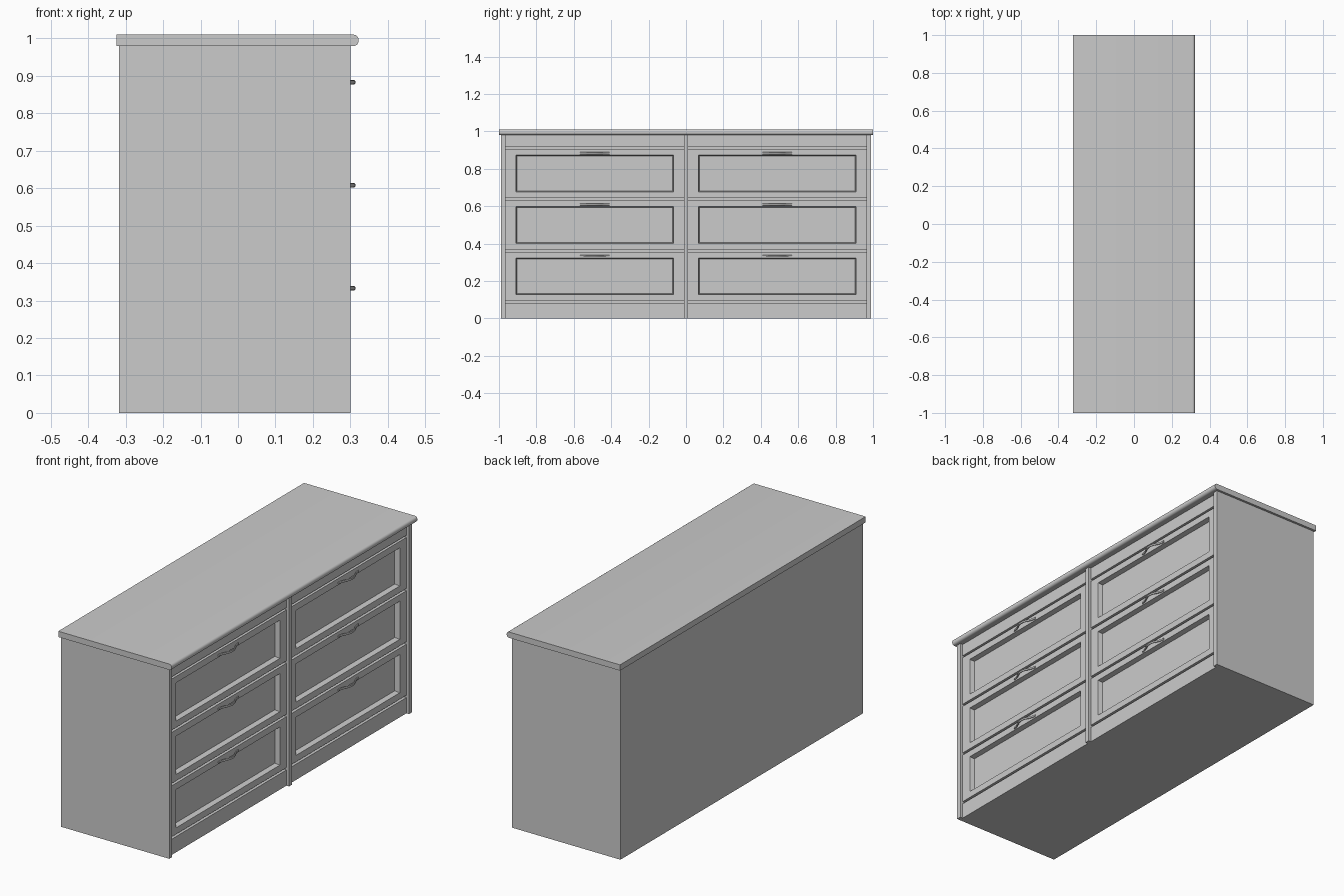
import bpy, bmesh, math

if "Cube" in bpy.data.objects:
    bpy.data.objects.remove(bpy.data.objects["Cube"])

CORE_X, FACE_X, STILE_X, BACK_X = 0.25, 0.285, 0.30, -0.318
Y_IN, Y_OUT, Y_END = 0.012, 0.964, 0.988      # drawer bay limits and body side


def finish(bm, name, smooth=False):
    bmesh.ops.recalc_face_normals(bm, faces=bm.faces)
    me = bpy.data.meshes.new(name)
    bm.to_mesh(me)
    bm.free()
    ob = bpy.data.objects.new(name, me)
    bpy.context.collection.objects.link(ob)
    if smooth:
        bpy.ops.object.select_all(action='DESELECT')
        bpy.context.view_layer.objects.active = ob
        ob.select_set(True)
        bpy.ops.object.shade_smooth_by_angle(angle=math.radians(35))
    return ob


def prism(name, pts, vec, smooth=False):
    """Extrude a closed outline along vec."""
    bm = bmesh.new()
    f = bm.faces.new([bm.verts.new(p) for p in pts])
    ext = bmesh.ops.extrude_face_region(bm, geom=[f], use_keep_orig=True)
    verts = [g for g in ext['geom'] if isinstance(g, bmesh.types.BMVert)]
    bmesh.ops.translate(bm, verts=verts, vec=vec)
    return finish(bm, name, smooth)


def front_board(name, y0, y1, z0, z1):
    return prism(name, [(CORE_X, y0, z0), (FACE_X, y0, z0),
                        (FACE_X, y1, z0), (CORE_X, y1, z0)], (0, 0, z1 - z0))


def drawer_front(name, y0, y1, z0, z1):
    """Board with a framed, sunken centre panel."""
    ob = front_board(name, y0, y1, z0, z1)
    bm = bmesh.new()
    bm.from_mesh(ob.data)
    face = max(bm.faces, key=lambda f: f.normal.x)
    bmesh.ops.inset_region(bm, faces=[face], thickness=0.047)
    # stretch the frame stiles to their wider side margin
    yc = (y0 + y1) / 2
    for v in face.verts:
        v.co.y = yc + math.copysign((y1 - y0) / 2 - 0.054, v.co.y - yc)
    bmesh.ops.inset_region(bm, faces=[face], thickness=0.008, depth=0)
    for v in face.verts:
        v.co.x -= 0.025
    bm.to_mesh(ob.data)
    bm.free()


def handle(name, yc, z):
    """Bowed pull: a tapered-in arc whose feet meet the drawer."""
    bm = bmesh.new()
    rings, n, sides = [], 14, 8
    for i in range(n + 1):
        t = -1 + 2 * i / n
        bow = 0.5 + 0.5 * math.cos(math.pi * t)
        x = FACE_X + 0.002 + 0.023 * bow
        slope = -0.023 * 0.5 * math.pi * math.sin(math.pi * t) / 0.08
        nrm = math.hypot(1, slope)
        ring = []
        for k in range(sides):
            a = 2 * math.pi * k / sides
            r = 0.004 * math.cos(a)
            ring.append(bm.verts.new((x + r / nrm, yc + 0.08 * t - r * slope / nrm,
                                      z + 0.006 * math.sin(a))))
        rings.append(ring)
    for a, b in zip(rings, rings[1:]):
        for k in range(sides):
            bm.faces.new((a[k], a[(k + 1) % sides], b[(k + 1) % sides], b[k]))
    bm.faces.new(rings[0])
    bm.faces.new(rings[-1])
    finish(bm, name, True)


# Carcass: E-shaped plan gives the two side stiles and the centre stile
half = [(CORE_X, Y_IN), (CORE_X, Y_OUT), (STILE_X, Y_OUT), (STILE_X, Y_END), (BACK_X, Y_END)]
plan = [(BACK_X, -Y_END)] + [(x, -y) for x, y in reversed(half[:-1])]
plan += [(STILE_X, -Y_IN), (STILE_X, Y_IN)] + half
prism("carcass", [(x, y, 0) for x, y in plan], (0, 0, 0.98))

# Worktop with a rounded front edge
r, zt, zb, xf = 0.013, 1.01, 0.98, 0.322
arc = [(xf - r + r * math.cos(math.radians(a)), r * math.sin(math.radians(a)))
       for a in (0, 22.5, 45, 67.5, 90)]
profile = [(-0.324, zb)] + [(x, zb + r - s) for x, s in reversed(arc)]
profile += [(x, zt - r + s) for x, s in arc] + [(-0.324, zt)]
prism("worktop", [(x, -1, z) for x, z in profile], (0, 2, 0), True)

# Two bays of three drawers, with plinth and top rail
for side, y0, y1 in (("left", -Y_OUT, -Y_IN), ("right", Y_IN, Y_OUT)):
    front_board(f"plinth_{side}", y0, y1, 0, 0.081)
    front_board(f"top_rail_{side}", y0, y1, 0.917, 0.98)
    for i in range(3):
        z = 0.093 + 0.275 * i
        drawer_front(f"drawer_front_{side}_{i + 1}", y0, y1, z, z + 0.263)
        handle(f"handle_{side}_{i + 1}", (y0 + y1) / 2, z + 0.240)
